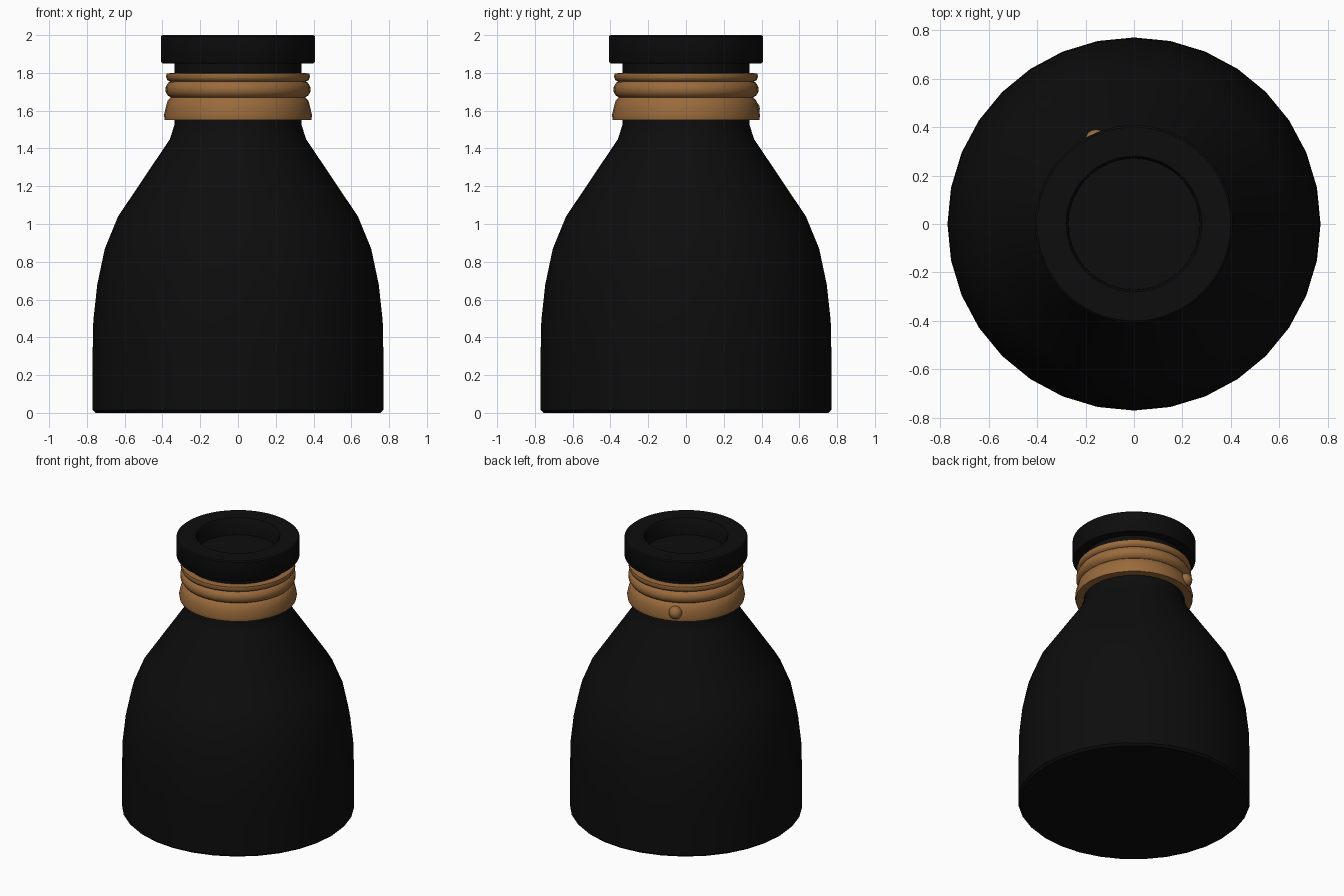
import bpy, math
from mathutils import Matrix, Vector

cube = bpy.data.objects.get("Cube")
if cube:
    bpy.data.objects.remove(cube)


def material(name, rgb):
    m = bpy.data.materials.new(name)
    m.use_nodes = True
    m.diffuse_color = (*rgb, 1)
    m.node_tree.nodes["Principled BSDF"].inputs["Base Color"].default_value = (*rgb, 1)
    return m


black = material("black glaze", (0.004, 0.004, 0.004))
tan = material("tan cord", (0.32, 0.145, 0.045))


def smooth(obj, angle):
    bpy.ops.object.select_all(action='DESELECT')
    obj.select_set(True)
    bpy.context.view_layer.objects.active = obj
    bpy.ops.object.shade_smooth_by_angle(angle=math.radians(angle))


def lathe(name, profile, mat, sides=32, angle=40, closed=False):
    """Spin (radius, height) points around z; cap the ends unless closed."""
    verts = [(r * math.cos(2 * math.pi * i / sides), r * math.sin(2 * math.pi * i / sides), z)
             for r, z in profile for i in range(sides)]
    n = len(profile)
    faces = []
    for k in range(n if closed else n - 1):
        a, b = k * sides, (k + 1) % n * sides
        for i in range(sides):
            j = (i + 1) % sides
            faces.append((a + i, a + j, b + j, b + i))
    if not closed:
        faces.append(tuple(reversed(range(sides))))
        faces.append(tuple(range((n - 1) * sides, n * sides)))
    mesh = bpy.data.meshes.new(name)
    mesh.from_pydata(verts, [], faces)
    mesh.materials.append(mat)
    obj = bpy.data.objects.new(name, mesh)
    bpy.context.collection.objects.link(obj)
    smooth(obj, angle)
    return obj


# Bottle body with rounded shoulders and straight neck
lathe("bottle_body", [(0.755, 0), (0.77, 0.015), (0.77, 0.3), (0.766, 0.49), (0.745, 0.68),
                      (0.705, 0.87), (0.635, 1.04), (0.36, 1.45), (0.335, 1.53),
                      (0.335, 1.86)], black)

# Thick lip with a recessed mouth
lathe("lip", [(0.33, 1.855), (0.40, 1.85), (0.408, 1.86), (0.408, 1.993), (0.40, 2.0),
              (0.28, 2.0), (0.272, 1.99), (0.27, 1.88)], black, sides=64)

# Cord wrapped around the neck: three bulging turns
lathe("cord_wrap", [(0.335, 1.55), (0.388, 1.55), (0.392, 1.575), (0.382, 1.62),
                    (0.372, 1.655), (0.355, 1.67), (0.372, 1.68), (0.383, 1.70),
                    (0.383, 1.725), (0.370, 1.748), (0.358, 1.754), (0.374, 1.762),
                    (0.381, 1.778), (0.378, 1.797), (0.335, 1.80)], tan, angle=60, closed=True)

# Small knot at the back
direction = Vector((-0.17, 0.375, 0)).normalized()
bpy.ops.mesh.primitive_uv_sphere_add(segments=16, ring_count=10, radius=0.045)
knot = bpy.context.object
knot.name = "cord_knot"
knot.data.materials.append(tan)
knot.data.transform(Matrix.Translation(direction * 0.38 + Vector((0, 0, 1.61))))
smooth(knot, 60)
